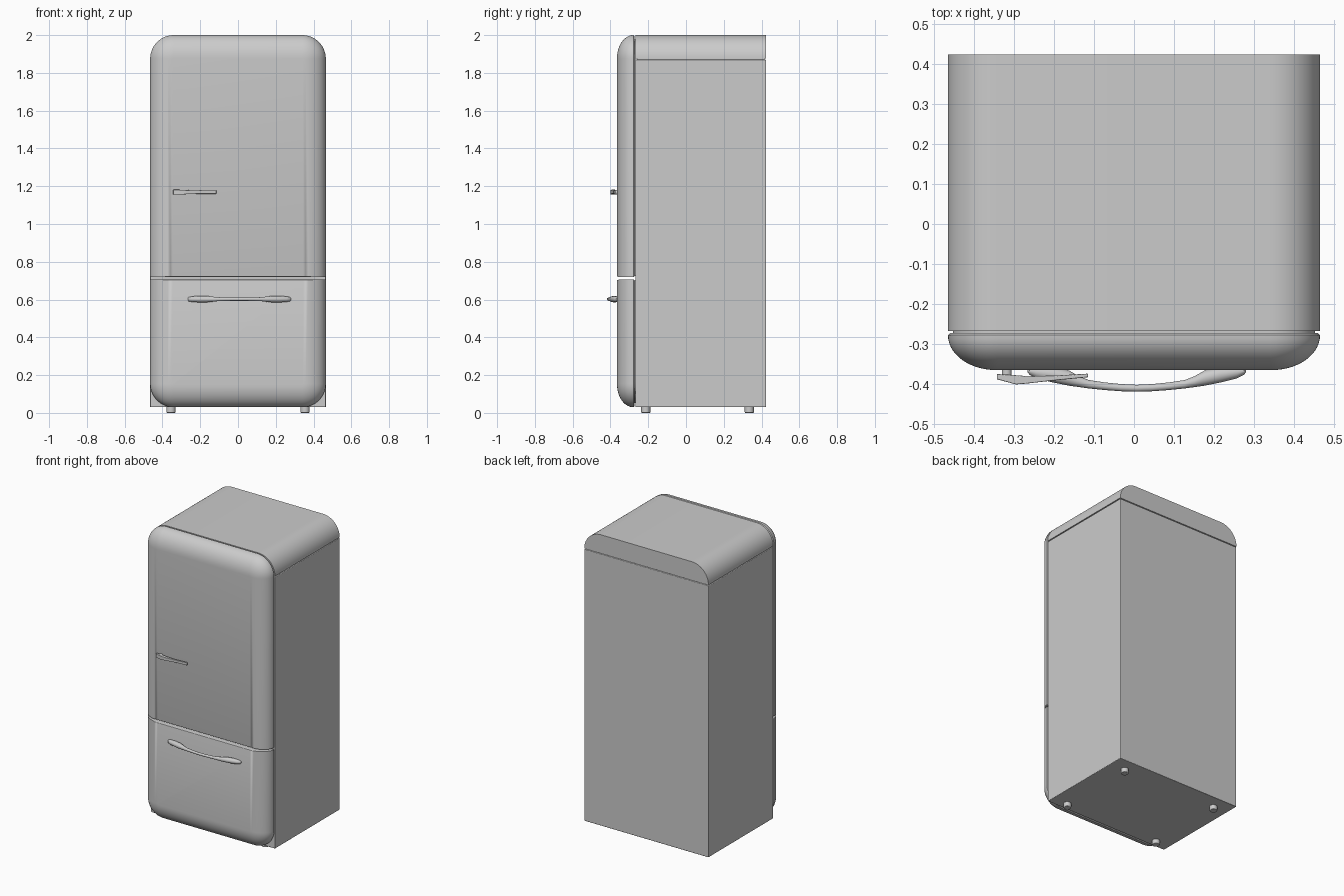
import bpy, bmesh
from math import sin, cos, pi, radians

if "Cube" in bpy.data.objects:
    bpy.data.objects.remove(bpy.data.objects["Cube"])

W = 0.465          # half width
R = 0.125          # outline corner radius
BACK, FRONT = 0.424, -0.268


def finish(name, bm, bevel=0, segs=3):
    bmesh.ops.recalc_face_normals(bm, faces=bm.faces)
    me = bpy.data.meshes.new(name)
    bm.to_mesh(me)
    bm.free()
    ob = bpy.data.objects.new(name, me)
    bpy.context.collection.objects.link(ob)
    bpy.ops.object.select_all(action='DESELECT')
    ob.select_set(True)
    bpy.context.view_layer.objects.active = ob
    bpy.ops.object.shade_smooth_by_angle(angle=radians(35))
    if bevel:
        m = ob.modifiers.new("bevel", 'BEVEL')
        m.width, m.segments, m.limit_method = bevel, segs, 'ANGLE'
        m.angle_limit = radians(35)
    return ob


def loft(name, loops, bevel=0):
    """Skin a list of equal-length closed loops and cap both ends."""
    bm = bmesh.new()
    rings = [[bm.verts.new(p) for p in lp] for lp in loops]
    n = len(rings[0])
    for a, b in zip(rings, rings[1:]):
        for i in range(n):
            j = (i + 1) % n
            bm.faces.new((a[i], a[j], b[j], b[i]))
    bm.faces.new(rings[0])
    bm.faces.new(rings[-1])
    return finish(name, bm, bevel)


def box(name, x, y0, y1, z0, z1, bevel=0):
    return loft(name, [[(-x, y0, z), (x, y0, z), (x, y1, z), (-x, y1, z)]
                       for z in (z0, z1)], bevel)


def cylinder(name, center, r, depth, axis='Z', bevel=0):
    x, y, z = center
    loops = []
    for h in (-depth / 2, depth / 2):
        ring = [(r * cos(2 * pi * i / 24), r * sin(2 * pi * i / 24)) for i in range(24)]
        loops.append([(x + u, y + v, z + h) if axis == 'Z' else (x + u, y + h, z + v)
                      for u, v in ring])
    return loft(name, loops, bevel)


def arch(y, z_flat, z_round, d=0.0, d_flat=0.0):
    """Panel outline: square at z_flat, rounded corners at z_round, inset by d."""
    s = 1 if z_round > z_flat else -1
    r, n = R - d, 14
    pts = [(-W + d, y, z_flat + s * d_flat), (W - d, y, z_flat + s * d_flat)]
    for cx, a0 in ((W - R, 0), (R - W, pi / 2)):
        for i in range(n + 1):
            a = a0 + pi / 2 * i / n
            pts.append((cx + r * cos(a), y, z_round + s * (r * sin(a) - R)))
    return pts


def door(name, z_flat, z_round):
    y0, depth, inset = -0.278, 0.087, 0.12
    loops = [arch(-0.273, z_flat, z_round, 0.005, 0.003)]
    for i in range(15):
        a = pi / 2 * i / 14
        k = 1 - cos(a)
        loops.append(arch(y0 - depth * sin(a), z_flat, z_round, inset * k, 0.006 * k ** 3))
    return loft(name, loops)


# Cabinet, rounded top cap and the recessed seams between them
box("cabinet", W, FRONT, BACK, 0.03, 1.87, 0.004)
loft("top_cap", [arch(y, 1.876, 2.0) for y in (FRONT, BACK)], 0.004)
box("cap_seam", W - 0.008, FRONT + 0.008, BACK - 0.008, 1.86, 1.885)
loft("upper_gasket", [arch(y, 0.725, 1.99, 0.012) for y in (-0.276, -0.264)])
loft("lower_gasket", [arch(y, 0.70, 0.04, 0.012) for y in (-0.276, -0.264)])

# Doors with pillowed edges
door("upper_door", 0.719, 2.0)
door("freezer_drawer", 0.706, 0.03)

# Feet
for sx in (-1, 1):
    for y in (-0.213, 0.335):
        cylinder("foot", (sx * 0.355, y, 0.0175), 0.024, 0.035, bevel=0.004)

# Upper door latch lever: x, outer y, inner y, bottom z, top z
lever = [(-0.343, -0.388, -0.375, 1.155, 1.182), (-0.295, -0.401, -0.378, 1.156, 1.181),
         (-0.27, -0.399, -0.380, 1.158, 1.179), (-0.20, -0.391, -0.379, 1.160, 1.177),
         (-0.115, -0.383, -0.374, 1.160, 1.178)]
loft("latch_lever", [[(x, yo, z0), (x, yo, z1), (x, yi, z1), (x, yi, z0)]
                     for x, yo, yi, z0, z1 in lever], 0.002)
cylinder("latch_post", (-0.318, -0.37, 1.168), 0.012, 0.022, 'Y')

# Drawer pull: half profile of x, outer y, inner y, half height, then mirrored
half = [(-0.273, -0.370, -0.362, 0.005), (-0.268, -0.377, -0.358, 0.011),
        (-0.250, -0.386, -0.356, 0.015), (-0.21, -0.396, -0.357, 0.017),
        (-0.17, -0.404, -0.366, 0.0165), (-0.145, -0.4075, -0.380, 0.014),
        (-0.12, -0.411, -0.390, 0.011), (-0.08, -0.415, -0.396, 0.009),
        (-0.04, -0.418, -0.400, 0.0085), (0, -0.419, -0.402, 0.0085)]
stations = half + [(-x, a, b, h) for x, a, b, h in reversed(half[:-1])]
loft("drawer_pull", [[(0.007 + x, (yo + yi) / 2 + (yo - yi) / 2 * cos(2 * pi * i / 20),
                       0.602 + h * sin(2 * pi * i / 20)) for i in range(20)]
                     for x, yo, yi, h in stations])
